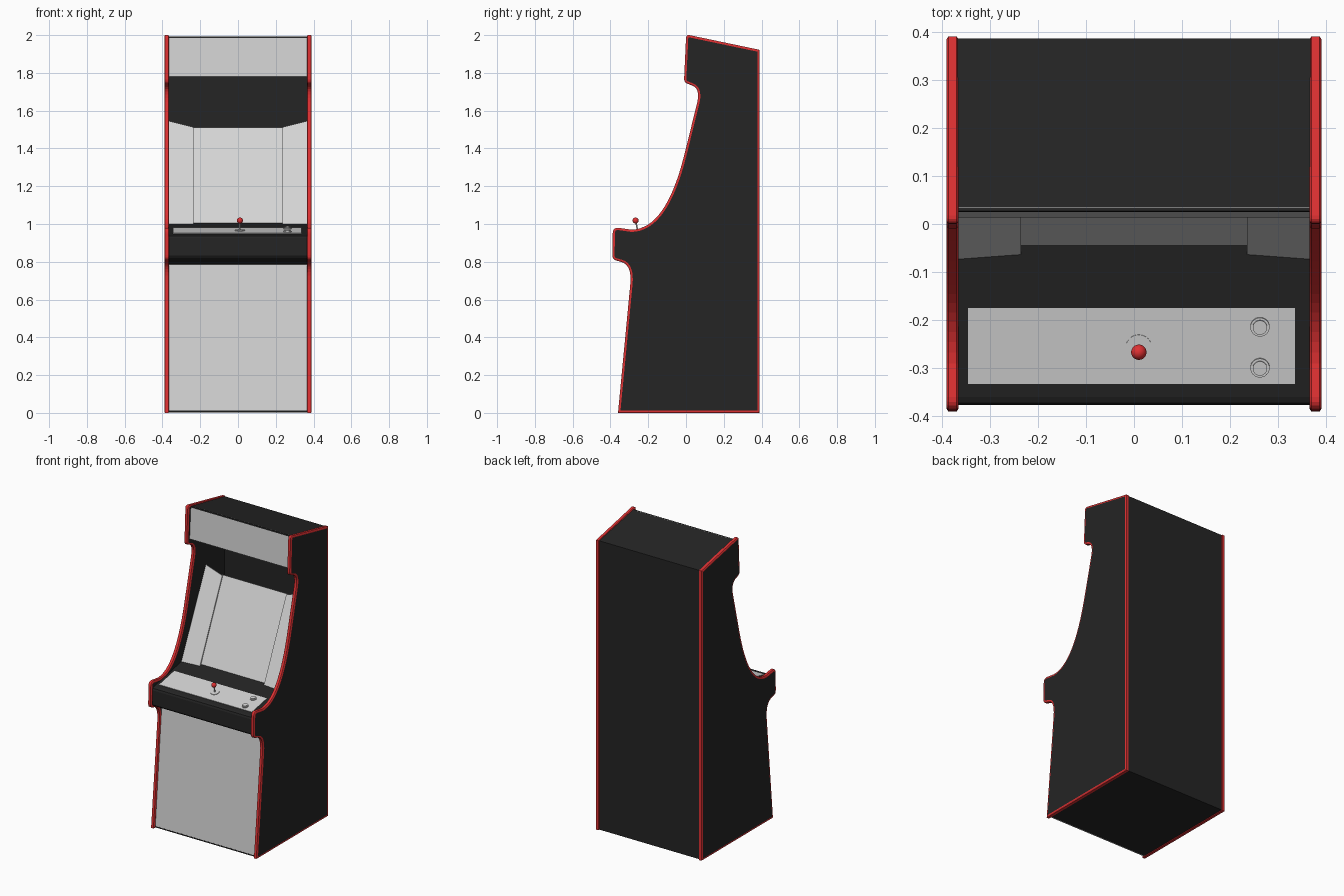
import bpy, bmesh, math
from mathutils import Vector

if "Cube" in bpy.data.objects:
    bpy.data.objects.remove(bpy.data.objects["Cube"])


def material(name, rgb):
    m = bpy.data.materials.new(name)
    m.diffuse_color = (*rgb, 1)
    m.use_nodes = True
    m.node_tree.nodes["Principled BSDF"].inputs["Base Color"].default_value = m.diffuse_color
    return m


BLACK = material("cabinet black", (0.018, 0.018, 0.018))
RED = material("trim red", (0.73, 0.03, 0.032))
GREY = material("panel grey", (0.66, 0.66, 0.66))
HALF = 0.369          # half width between the side panels


def finish(name, bm, *mats):
    bmesh.ops.recalc_face_normals(bm, faces=bm.faces[:])
    me = bpy.data.meshes.new(name)
    bm.to_mesh(me)
    bm.free()
    for m in mats:
        me.materials.append(m)
    ob = bpy.data.objects.new(name, me)
    bpy.context.collection.objects.link(ob)
    return ob


def extrude_profile(bm, pts, x0, x1):
    """Closed (y, z) profile extruded along x; returns the two caps."""
    a = bm.faces.new([bm.verts.new((x0, y, z)) for y, z in pts])
    res = bmesh.ops.extrude_face_region(bm, geom=[a], use_keep_orig=True)
    vs = [g for g in res["geom"] if isinstance(g, bmesh.types.BMVert)]
    b = [g for g in res["geom"] if isinstance(g, bmesh.types.BMFace)][0]
    bmesh.ops.translate(bm, verts=vs, vec=(x1 - x0, 0, 0))
    bmesh.ops.recalc_face_normals(bm, faces=bm.faces[:])
    return a, b


def profile_part(name, pts, x0, x1, mat):
    bm = bmesh.new()
    extrude_profile(bm, pts, x0, x1)
    return finish(name, bm, mat)


def slab(name, p, q, mat, t=0.008, x0=-HALF, x1=HALF):
    """Flat board from p to q in (y, z), thickened towards the inside."""
    p, q = Vector(p), Vector(q)
    d = (q - p).normalized()
    n = Vector((d.y, -d.x)) * t
    return profile_part(name, [p, q, q + n, p + n], x0, x1, mat)


def bend(a, b, c, n=8):
    """Quadratic curve from a to c pulled towards b."""
    a, b, c = Vector(a), Vector(b), Vector(c)
    return [a * (1 - t) ** 2 + b * 2 * t * (1 - t) + c * t * t
            for t in (i / n for i in range(n + 1))]


# Side panels with red edge trim
outline = [(-0.36, 0)]
outline += bend((-0.295, 0.68), (-0.285, 0.785), (-0.345, 0.80))
outline += bend((-0.37, 0.807), (-0.39, 0.812), (-0.39, 0.835), 5)
outline += bend((-0.388, 0.95), (-0.387, 0.982), (-0.36, 0.98), 5)
outline += bend((-0.29, 0.97), (-0.107, 0.97), (-0.008, 1.37), 16)
outline += bend((0.06, 1.645), (0.075, 1.715), (0.035, 1.732), 6)
outline += bend((0.005, 1.744), (-0.01, 1.75), (-0.01, 1.768), 4)
outline += bend((0, 1.983), (0.001, 2.003), (0.018, 2.0), 4)
outline += [(0.39, 1.922), (0.39, 0)]
bm = bmesh.new()
caps = extrude_profile(bm, outline, 0.369, 0.386)
for cap in caps:
    for depth in (0.004, 0.0):
        bmesh.ops.inset_region(bm, faces=[cap], thickness=0.006, depth=depth,
                               use_even_offset=True)
for f in bm.faces:
    f.material_index = 1
for cap in caps:
    cap.material_index = 0
sides = finish("side_panels", bm, BLACK, RED)
sides.modifiers.new("mirror", "MIRROR")

# Boards between the sides
slab("lower_front_panel", (-0.346, 0.004), (-0.277, 0.795), GREY)
slab("marquee_panel", (0.014, 1.78), (0.027, 1.991), GREY)
slab("top_panel", (0.027, 1.992), (0.385, 1.92), BLACK)
slab("back_panel", (0.386, 1.92), (0.386, 0.004), BLACK, t=0.004)
slab("bottom_panel", (0.386, 0.004), (-0.346, 0.004), BLACK)


# Control deck
def deck_z(y):
    return 0.943 + 0.195 * (y + 0.36)


profile_part("control_deck",
             [(-0.25, 0.785), (-0.28, 0.787), (-0.35, 0.812), (-0.368, 0.82),
              (-0.376, 0.832), (-0.376, 0.925), (-0.372, 0.937),
              (-0.36, 0.943), (-0.03, deck_z(-0.03)), (-0.03, 0.98),
              (-0.25, 0.92)], -HALF, HALF, BLACK)
slab("control_plate", (-0.333, deck_z(-0.333) + 0.003),
     (-0.175, deck_z(-0.175) + 0.003), GREY, t=0.006, x0=-0.345, x1=0.335)

# Screen and its angled side wings
slab("screen", (-0.063, 0.965), (0.185, 1.51), GREY, x0=-0.25, x1=0.25)
bm = bmesh.new()
bm.faces.new([bm.verts.new(v) for v in (
    (0.235, -0.071, 0.985), (HALF, -0.08, 0.985),
    (HALF, 0.185, 1.546), (0.235, 0.17, 1.513))])
wings = finish("screen_side_wings", bm, GREY)
sol = wings.modifiers.new("thickness", "SOLIDIFY")
sol.thickness = 0.008
wings.modifiers.new("mirror", "MIRROR")

# Buttons and joystick, standing square to the tilted deck
TILT = math.atan(0.195)
UP = Vector((0, -math.sin(TILT), math.cos(TILT)))


def peg(name, x, y, r, h, mat, sides=32):
    base = Vector((x, y, deck_z(y)))
    bpy.ops.mesh.primitive_cylinder_add(vertices=sides, radius=r, depth=h,
                                        location=base + UP * h / 2,
                                        rotation=(TILT, 0, 0))
    ob = bpy.context.object
    ob.name = name
    ob.data.materials.append(mat)
    bpy.ops.object.shade_smooth_by_angle()
    return base


for label, y in (("rear", -0.213), ("front", -0.298)):
    peg(label + "_button_rim", 0.262, y, 0.02, 0.009, GREY)
    peg(label + "_button_cap", 0.262, y, 0.015, 0.014, GREY)
peg("joystick_base", 0.01, -0.256, 0.027, 0.006, GREY)
foot = peg("joystick_shaft", 0.01, -0.256, 0.004, 0.05, GREY, 16)
bpy.ops.mesh.primitive_uv_sphere_add(segments=24, ring_count=12, radius=0.016,
                                     location=foot + UP * 0.056)
ball = bpy.context.object
ball.name = "joystick_ball"
ball.data.materials.append(RED)
bpy.ops.object.shade_smooth()
